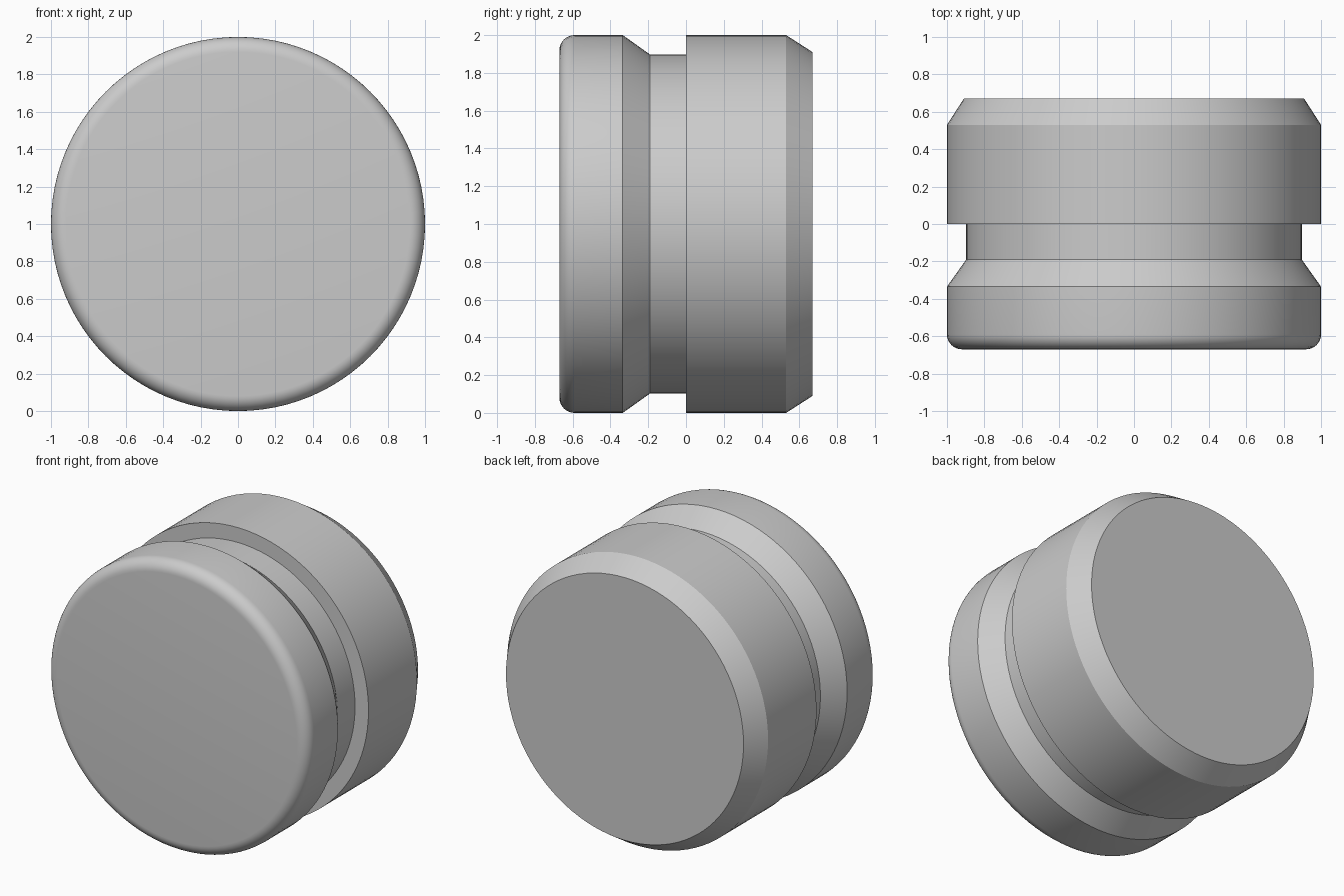
import bpy
import bmesh
from math import cos, sin, pi, radians
from mathutils import Matrix, Vector

SIDES = 96
FRONT, BACK, FILLET = -0.67, 0.67, 0.08

cube = bpy.data.objects.get("Cube")
if cube:
    bpy.data.objects.remove(cube, do_unlink=True)


def make_material(name, color):
    mat = bpy.data.materials.new(name)
    mat.use_nodes = True
    mat.diffuse_color = color
    mat.node_tree.nodes["Principled BSDF"].inputs["Base Color"].default_value = color
    return mat


def lathe(name, profile, mat):
    """Spin a (radius, y) profile around the y axis."""
    bm = bmesh.new()
    verts = [bm.verts.new((r, y, 0)) for r, y in profile]
    edges = [bm.edges.new(pair) for pair in zip(verts, verts[1:])]
    bmesh.ops.spin(bm, geom=verts + edges, cent=(0, 0, 0), axis=(0, 1, 0),
                   angle=2 * pi, steps=SIDES, use_duplicate=False)
    bmesh.ops.remove_doubles(bm, verts=bm.verts, dist=0.0005)
    # Close the flat front and back discs
    rims = [e for e in bm.edges if e.is_boundary]
    bmesh.ops.holes_fill(bm, edges=rims, sides=0)
    bmesh.ops.recalc_face_normals(bm, faces=bm.faces)
    bmesh.ops.transform(bm, matrix=Matrix.Translation(Vector((0, 0, 1))), verts=bm.verts)
    mesh = bpy.data.meshes.new(name)
    bm.to_mesh(mesh)
    bm.free()
    mesh.materials.append(mat)
    obj = bpy.data.objects.new(name, mesh)
    bpy.context.collection.objects.link(obj)
    bpy.ops.object.select_all(action='DESELECT')
    obj.select_set(True)
    bpy.context.view_layer.objects.active = obj
    bpy.ops.object.shade_smooth_by_angle(angle=radians(30))
    return obj


# Rounded front rim
STEPS = 8
rim = [(1 - FILLET + FILLET * sin(a), FRONT + FILLET - FILLET * cos(a))
       for a in (i * pi / 2 / STEPS for i in range(STEPS + 1))]

# Front band, sloped groove, square shoulder, back band and back chamfer
body = [(1, -0.335), (0.897, -0.19), (0.897, 0), (1, 0), (1, 0.53), (0.91, BACK)]

lathe("grooved_knob", rim + body, make_material("light grey", (0.6, 0.6, 0.6, 1)))
